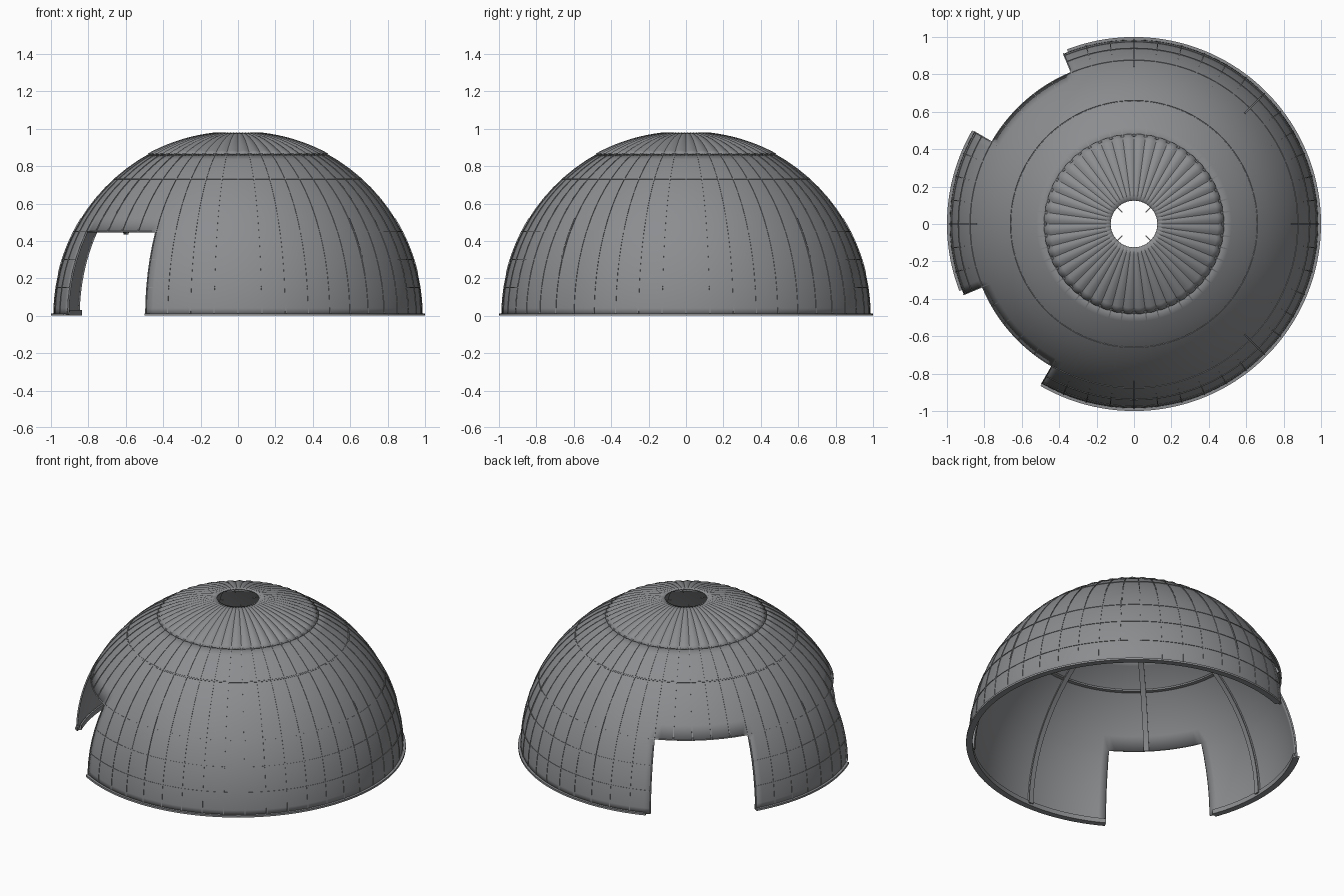
import bpy, bmesh
from math import sin, cos, radians, asin, sqrt, pi
from mathutils import Vector

if "Cube" in bpy.data.objects:
    bpy.data.objects.remove(bpy.data.objects["Cube"])

R = 0.985                    # outer dome radius
OCULUS = 0.125               # radius of the top hole
DOOR_Z = 0.45                # height of the openings
DOORS = [(112.5, 150.0), (202.5, 240.0)]
WALLS = [(240.0, 472.5), (150.0, 202.5)]
STEP = 7.5                   # panel width in degrees
CAP_LAT = asin(0.865 / R)
TOP_LAT = asin(sqrt(R * R - OCULUS ** 2) / R)

steel = bpy.data.materials.new("grey_steel")
steel.diffuse_color = (0.262, 0.268, 0.278, 1)
steel.use_nodes = True
steel.node_tree.nodes["Principled BSDF"].inputs["Base Color"].default_value = steel.diffuse_color


def polar(r, a, z):
    return Vector((r * cos(radians(a)), r * sin(radians(a)), z))


def in_door(a):
    return any(lo + 0.01 < a % 360 < hi - 0.01 for lo, hi in DOORS)


def finish(name, bm, angle=25, thickness=0):
    bmesh.ops.recalc_face_normals(bm, faces=bm.faces)
    me = bpy.data.meshes.new(name)
    bm.to_mesh(me)
    bm.free()
    me.materials.append(steel)
    ob = bpy.data.objects.new(name, me)
    bpy.context.collection.objects.link(ob)
    bpy.ops.object.select_all(action='DESELECT')
    ob.select_set(True)
    bpy.context.view_layer.objects.active = ob
    bpy.ops.object.shade_smooth_by_angle(angle=radians(angle))
    if thickness:
        mod = ob.modifiers.new("thickness", 'SOLIDIFY')
        mod.thickness = thickness
        mod.offset = -1
    return ob


def loft(bm, sections, closed=False):
    """Join equal closed cross-sections into a solid bar."""
    rows = [[bm.verts.new(p) for p in s] for s in sections]
    n = len(rows[0])
    for i in range(len(rows) if closed else len(rows) - 1):
        a, b = rows[i], rows[(i + 1) % len(rows)]
        for k in range(n):
            bm.faces.new((a[k], a[(k + 1) % n], b[(k + 1) % n], b[k]))
    if not closed:
        bm.faces.new(rows[0])
        bm.faces.new(rows[-1][::-1])


def hoop(bm, profile, a0=0.0, a1=360.0):
    """Sweep an (r, z) profile around the axis."""
    closed = a1 - a0 >= 360
    n = max(1, round((a1 - a0) / 2.5))
    loft(bm, [[polar(r, a0 + (a1 - a0) * i / n, z) for r, z in profile]
              for i in range(n if closed else n + 1)], closed)


def meridian(bm, a, lat0, lat1, r0, r1, half, n=14):
    """Sweep a small box up the dome along one angle."""
    side = polar(half, a + 90, 0)
    secs = []
    for i in range(n + 1):
        t = lat0 + (lat1 - lat0) * i / n
        d = polar(cos(t), a, sin(t))
        secs.append([d * r0 - side, d * r1 - side, d * r1 + side, d * r0 + side])
    loft(bm, secs)


def grid_shell(bm, lats, cols, radius):
    """Revolved skin, leaving out the door openings."""
    rows = []
    for t in lats:
        rows.append([])
        for j in range(cols):
            a = 360 * j / cols
            r = radius(t, a)
            rows[-1].append(bm.verts.new(polar(r * cos(t), a, r * sin(t))))
    for i in range(len(lats) - 1):
        mid_z = R * sin((lats[i] + lats[i + 1]) / 2)
        for j in range(cols):
            if mid_z < DOOR_Z and in_door(360 * (j + 0.5) / cols):
                continue
            k = (j + 1) % cols
            bm.faces.new((rows[i][j], rows[i][k], rows[i + 1][k], rows[i + 1][j]))
    loose = [v for v in bm.verts if not v.link_faces]
    bmesh.ops.delete(bm, geom=loose, context='VERTS')


# Main dome skin, with rows landing on the panel seams
bm = bmesh.new()
levels = [0.004, 0.15, 0.30, DOOR_Z, 0.73, 0.865]
lats = []
for z0, z1 in zip(levels, levels[1:]):
    t0, t1 = asin(z0 / R), asin(z1 / R)
    lats += [t0 + (t1 - t0) * i / 4 for i in range(4)]
grid_shell(bm, lats + [CAP_LAT], 144, lambda t, a: R)
finish("dome_skin", bm, thickness=0.008)

# Fluted cap around the hole
bm = bmesh.new()
cap_lats = [CAP_LAT - 0.008 + (TOP_LAT - CAP_LAT + 0.008) * i / 10 for i in range(11)]
grid_shell(bm, cap_lats, 288,
           lambda t, a: R + 0.001 + 0.018 * cos(t) * abs(sin(pi * a / STEP)) - 0.004 * cos(t))
finish("fluted_cap", bm, 20, thickness=0.006)

# Upright panel seams
bm = bmesh.new()
for i in range(48):
    a = i * STEP
    start = asin(DOOR_Z / R) if in_door(a) else 0.01
    meridian(bm, a, start, CAP_LAT, R - 0.006, R + 0.003, 0.003)
finish("upright_seams", bm)

# Level panel seams
bm = bmesh.new()
for z in levels[1:]:
    r = sqrt(R * R - z * z)
    n = Vector((r, z)) / R
    t = Vector((-n.y, n.x)) * 0.003
    prof = [n * (R - 0.006) - t, n * (R + 0.003) - t, n * (R + 0.003) + t, n * (R - 0.006) + t]
    for a0, a1 in (WALLS if z < DOOR_Z else [(0, 360)]):
        hoop(bm, prof, a0, a1)
finish("level_seams", bm)

# Base angle ring, broken at the openings
bm = bmesh.new()
base = [(0.962, 0), (1.0, 0), (1.0, 0.012), (0.972, 0.012), (0.972, 0.03), (0.962, 0.03)]
for a0, a1 in WALLS:
    hoop(bm, base, a0, a1 - 1.5)
finish("base_ring", bm)

# Inner ribs, two flanges each, and their outer clamping strips
ribs, strips = bmesh.new(), bmesh.new()
for i in range(8):
    a = i * 45
    door = in_door(a)
    start = asin(DOOR_Z / R) if door else 0.012
    meridian(ribs, a, start, CAP_LAT, R - 0.028, R - 0.006, 0.006)
    meridian(ribs, a, start, CAP_LAT, R - 0.034, R - 0.028, 0.016)
    if not door:
        meridian(strips, a, asin(0.225 / R), asin(0.52 / R), R - 0.005, R + 0.005, 0.004)
finish("inner_ribs", ribs)
finish("clamp_strips", strips)

# Inner stiffening hoops
bm = bmesh.new()
for z in (0.73, 0.86):
    r = sqrt(R * R - z * z)
    hoop(bm, [(r - 0.03, z - 0.006), (r - 0.004, z - 0.006),
              (r - 0.004, z + 0.004), (r - 0.03, z + 0.004)])
finish("inner_hoops", bm)

# Small tabs at the rim of the hole
bm = bmesh.new()
for a in (45, 135, 225, 315):
    side = polar(0.0025, a + 90, 0)
    loft(bm, [[polar(r, a, 0.968) - side, polar(r, a, 0.975) - side,
               polar(r, a, 0.975) + side, polar(r, a, 0.968) + side] for r in (0.088, 0.135)])
finish("rim_tabs", bm)
